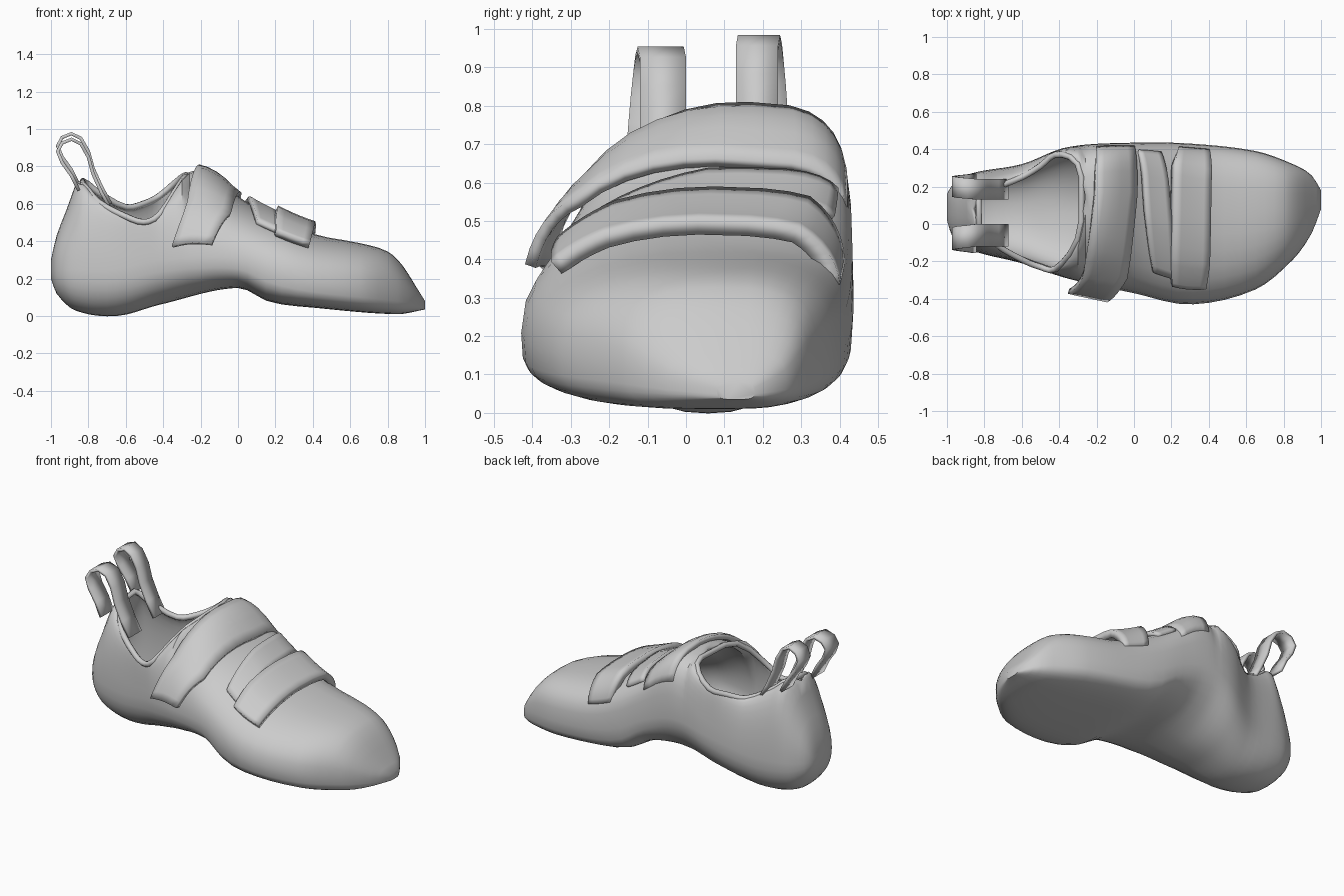
import bpy, bmesh, math
from mathutils import Vector

if "Cube" in bpy.data.objects:
    bpy.data.objects.remove(bpy.data.objects["Cube"])

grey = bpy.data.materials.new("light_grey")
grey.diffuse_color = (0.6, 0.6, 0.6, 1)
grey.use_nodes = True
grey.node_tree.nodes["Principled BSDF"].inputs["Base Color"].default_value = grey.diffuse_color

# Plan outline: x, y min, y max
OUTLINE = [(-1, .02, .16), (-.97, -.07, .21), (-.87, -.14, .27), (-.6, -.21, .32),
           (-.36, -.29, .41), (0, -.37, .435), (.3, -.43, .43), (.65, -.35, .39),
           (.85, -.19, .32), (.95, -.05, .26), (1, .08, .18)]
# Side profile: x, height of widest line, height of sole
SIDE = [(-1, .25, .2), (-.97, .25, .12), (-.87, .25, .03), (-.65, .25, 0), (-.42, .3, .06),
        (0, .31, .15), (.17, .25, .075), (.4, .19, .045), (.85, .13, .01), (1, .06, .035)]
# Ridge height behind and in front of the opening: x, z
HEEL = [(-1, .3), (-.97, .43), (-.92, .56), (-.87, .7)]
INSTEP = [(-.26, .77), (-.2, .78), (-.1, .73), (0, .64), (.15, .55), (.4, .44),
          (.65, .39), (.8, .345), (.88, .27), (.95, .16), (1, .08)]
# Opening rim: x, left y, left z, right y, right z
RIM = [(-.87, .07, .7, .07, .7), (-.83, 0, .71, .15, .73), (-.75, -.1, .62, .19, .67),
       (-.6, -.19, .54, .25, .59), (-.5, -.23, .51, .31, .61), (-.42, -.24, .55, .37, .65),
       (-.3, -.08, .73, .32, .75), (-.26, .15, .77, .15, .77)]


def at(keys, x):
    """Smoothly interpolate the values of a key list at x."""
    i = 0
    while i < len(keys) - 2 and x > keys[i + 1][0]:
        i += 1
    a, b = keys[i], keys[i + 1]
    p, n = keys[max(i - 1, 0)], keys[min(i + 2, len(keys) - 1)]
    h = b[0] - a[0]
    t = (x - a[0]) / h
    out = []
    for k in range(1, len(a)):
        m0 = (b[k] - p[k]) / (b[0] - p[0]) * h
        m1 = (n[k] - a[k]) / (n[0] - a[0]) * h
        out.append((2*t**3 - 3*t*t + 1) * a[k] + (t**3 - 2*t*t + t) * m0
                   + (3*t*t - 2*t**3) * b[k] + (t**3 - t*t) * m1)
    return out


def surface(x, s):
    """Shoe skin: s = 0 left rim, 1 left side, 2 sole, 3 right side, 4 right rim."""
    yl, yr = at(OUTLINE, x)
    zw, zb = at(SIDE, x)
    ym = (yl + yr) / 2
    arch = math.exp(-((x + 0.22) / 0.24) ** 2)     # hollow under the inner side
    ridge = math.exp(-((x + 0.08) / 0.3) ** 2)     # instep ridge leans to the inner side
    k = min(max((x + 0.6) / 0.4, 0), 1)            # boxier towards the toe
    if -0.869 < x < -0.261:
        rly, rlz, rry, rrz = at(RIM, x)
    else:
        rly = rry = 0.05 + ym / 2 + 0.1 * ridge
        rlz = rrz = at(HEEL if x < -0.5 else INSTEP, x)[0]
    zr = zw + 0.1 * arch
    q = min(int(s), 3)
    f = s - q
    yw, zs, yp, zp, t, e = [
        (yl, zw, rly, rlz, f, 0.88 + 0.12 * ridge),
        (yl, zw, ym, zb, 1 - f, 0.85 - 0.32 * k + 0.2 * arch),
        (yr, zr, ym, zb, f, 0.85 - 0.32 * k + 0.5 * arch),
        (yr, zr, rry, rrz, 1 - f, 0.85 - 0.2 * k - 0.12 * ridge)][q]
    sy = math.sin(t * math.pi / 2) ** e
    cz = max(math.cos(t * math.pi / 2), 0) ** e
    return Vector((x, yp + (yw - yp) * sy, zs + (zp - zs) * cz))


def grid_object(name, rows, thick, offset, caps=False):
    """Loft rows of points into a thickened, smooth-shaded sheet."""
    bm = bmesh.new()
    g = [[bm.verts.new(p) for p in r] for r in rows]
    for r0, r1 in zip(g, g[1:]):
        for j in range(len(r0) - 1):
            bm.faces.new((r0[j], r0[j + 1], r1[j + 1], r1[j]))
    if caps:
        bm.faces.new(g[0])
        bm.faces.new(g[-1])
    bmesh.ops.remove_doubles(bm, verts=bm.verts, dist=0.0005)
    bmesh.ops.recalc_face_normals(bm, faces=bm.faces)
    me = bpy.data.meshes.new(name)
    bm.to_mesh(me)
    bm.free()
    ob = bpy.data.objects.new(name, me)
    bpy.context.collection.objects.link(ob)
    me.materials.append(grey)
    m = ob.modifiers.new("thickness", 'SOLIDIFY')
    m.thickness, m.offset = thick, offset
    bpy.ops.object.select_all(action='DESELECT')
    ob.select_set(True)
    bpy.context.view_layer.objects.active = ob
    bpy.ops.object.shade_smooth_by_angle(angle=math.radians(40))


# Shoe body, with section planes closer together at heel and toe
stops = [k[0] for k in HEEL + RIM[1:-1] + INSTEP]
xs = []
for a, b in zip(stops, stops[1:]):
    n = 3 if b - a > 0.07 else 2
    xs += [a + (b - a) * i / n for i in range(n)]
xs.append(1.0)
grid_object("shoe_body", [[surface(x, j / 8) for j in range(33)] for x in xs],
            0.025, -1, caps=True)


def strap(name, keys, thick):
    """Band over the instep; keys are (a, x low, x high, lift), a = -1 left to 1 right."""
    rows = []
    for k0, k1 in zip(keys, keys[1:]):
        for i in range(7):
            a, lo, hi, lift = [u + (v - u) * i / 6 for u, v in zip(k0, k1)]
            row = []
            for j in range(6):
                x = lo + (hi - lo) * j / 5
                p = surface(x, -a if a < 0 else 4 - a)
                d = p - Vector((x, 0.03, at(SIDE, x)[0] - 0.05))
                row.append(p + d.normalized() * lift)
            if not rows or (rows[-1][0] - row[0]).length > 0.001:
                rows.append(row)
    grid_object(name, rows, thick, 0)


# Closure straps and the tongue fold between them
strap("ankle_strap", [(-.93, -.35, -.14, .07), (-.6, -.27, -.04, .03),
                      (0, -.21, .01, .015), (.7, -.2, 0, -.015)], 0.03)
strap("tongue_fold", [(-.5, .1, .22, .01), (-.1, .06, .2, .03), (.5, .02, .14, 0)], 0.03)
strap("toe_strap", [(-.55, .2, .38, .02), (-.3, .2, .4, .045),
                    (.25, .21, .41, .05), (.7, .24, .4, -.02)], 0.045)

# Padded collar round the ankle opening
rim = [x for x in xs if -0.85 < x < -0.265]
pts = [surface(x, 0) for x in rim] + [surface(x, 4) for x in reversed(rim)]
cu = bpy.data.curves.new("collar", 'CURVE')
cu.dimensions = '3D'
cu.bevel_depth = 0.017
cu.bevel_resolution = 2
sp = cu.splines.new('POLY')
sp.points.add(len(pts) - 1)
for q, p in zip(sp.points, pts):
    q.co = (p.x, p.y, p.z - 0.008, 1)
sp.use_cyclic_u = True
cu.materials.append(grey)
bpy.context.collection.objects.link(bpy.data.objects.new("collar", cu))

# Heel pull loops: ribbon profile (x, z) swept across y
LOOP = [(-.68, .57), (-.73, .66), (-.775, .76), (-.8, .85), (-.84, .92), (-.89, .945),
        (-.94, .925), (-.965, .88), (-.94, .82), (-.89, .75), (-.85, .67)]
for name, y0, y1, dy, dz in (("pull_loop_left", -.12, 0, -.03, 0),
                             ("pull_loop_right", .13, .24, .025, .03)):
    rows = []
    for i, (x, z) in enumerate(LOOP):
        k = dy * max(0, i - 4) / 5          # back strand leans outwards
        rows.append([(x, y0 + k, z + dz), (x, y1 + k, z + dz)])
    grid_object(name, rows, 0.018, 0)
